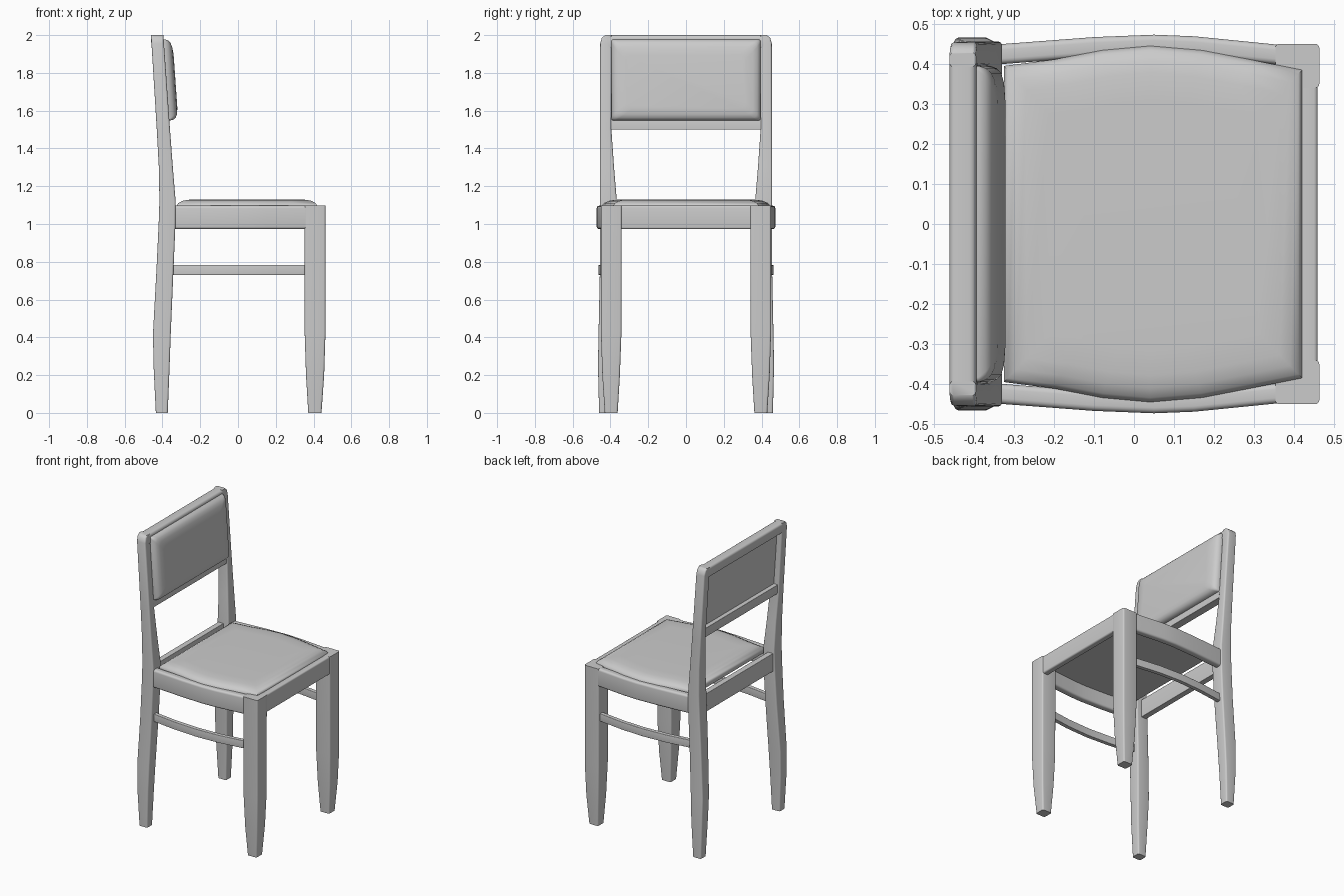
import bpy, bmesh, math

if "Cube" in bpy.data.objects:
    bpy.data.objects.remove(bpy.data.objects["Cube"])


def ring(a0, a1, b0, b1, r, n=4):
    """Rounded rectangle outline in 2D."""
    pts = []
    for cx, cy, start in ((a1 - r, b1 - r, 0), (a0 + r, b1 - r, 90),
                          (a0 + r, b0 + r, 180), (a1 - r, b0 + r, 270)):
        for i in range(n + 1):
            t = math.radians(start + 90 * i / n)
            pts.append((cx + r * math.cos(t), cy + r * math.sin(t)))
    return pts


def loft(name, rings):
    """Skin a list of equal-length 3D rings and cap both ends."""
    bm = bmesh.new()
    vs = [[bm.verts.new(p) for p in rg] for rg in rings]
    n = len(vs[0])
    for a, b in zip(vs, vs[1:]):
        for i in range(n):
            j = (i + 1) % n
            bm.faces.new((a[i], a[j], b[j], b[i]))
    bm.faces.new(vs[0])
    bm.faces.new(vs[-1])
    bmesh.ops.recalc_face_normals(bm, faces=bm.faces)
    me = bpy.data.meshes.new(name)
    bm.to_mesh(me)
    bm.free()
    ob = bpy.data.objects.new(name, me)
    bpy.context.collection.objects.link(ob)
    bpy.ops.object.select_all(action='DESELECT')
    ob.select_set(True)
    bpy.context.view_layer.objects.active = ob
    bpy.ops.object.shade_smooth_by_angle(angle=math.radians(40))
    return ob


def leg(name, sections, side, r):
    loft(name, [[(x, side * y, z) for x, y in ring(x0, x1, y0, y1, r)]
                for z, x0, x1, y0, y1 in sections])


def bowed_rail(name, path, thick, z0, z1, side, r):
    loft(name, [[(x, side * y, z) for y, z in ring(yo - thick, yo, z0, z1, r)]
                for x, yo in path])


def cross_rail(name, half, x0, x1, z0, z1, r, lean=0.0):
    loft(name, [[(x + lean * (z - 1.5), y, z) for x, z in ring(x0, x1, z0, z1, r)]
                for y in (-half, half)])


# z, x range, y range
front_leg = [(0, .372, .442, .362, .43), (.2, .36, .456, .35, .443),
             (.42, .353, .463, .342, .45), (1.097, .353, .463, .34, .45)]
rear_post = [(0, -.435, -.372, .40, .46), (.25, -.447, -.362, .393, .466),
             (.42, -.45, -.356, .385, .463), (.75, -.432, -.342, .37, .456),
             (1.0, -.42, -.331, .365, .456), (1.12, -.416, -.33, .366, .456),
             (1.3, -.419, -.345, .381, .456), (1.5, -.43, -.36, .395, .455),
             (1.955, -.458, -.392, .393, .454), (1.985, -.46, -.394, .393, .446),
             (2.0, -.461, -.395, .393, .428)]
rail_path = [(-.36, .445), (-.325, .45), (-.1, .467), (.05, .473), (.15, .469), (.37, .447)]
stretcher_path = [(-.38, .422), (-.34, .43), (-.17, .453), (0, .463), (.17, .456), (.37, .43)]

# legs, side rails and stretchers, left and right
for tag, s in (("left", -1), ("right", 1)):
    leg("front_leg_" + tag, front_leg, s, .01)
    leg("rear_post_" + tag, rear_post, s, .01)
    bowed_rail("side_rail_" + tag, rail_path, .05, .973, 1.097, s, .014)
    bowed_rail("stretcher_" + tag, stretcher_path, .028, .73, .783, s, .003)

# seat frame cross rails
cross_rail("front_rail", .36, .415, .459, .973, 1.097, .01)
cross_rail("back_rail", .385, -.408, -.368, .973, 1.097, .003)

# backrest rails, leaning with the posts
cross_rail("backrest_top_rail", .41, -.427, -.36, 1.925, 2.0, .016, -.07)
cross_rail("backrest_bottom_rail", .41, -.42, -.365, 1.5, 1.565, .003, -.07)

# seat cushion: thin pad with bowed outline and softly rolled top
edge = [(-.325, .395), (-.2, .411), (-.08, .434), (.04, .445), (.17, .434), (.3, .409), (.42, .385)]
outline = edge + [(x, -y) for x, y in reversed(edge)]
loft("seat", [[(.048 + (x - .048) * k, y * k, z) for x, y in outline]
              for z, k in ((1.07, .99), (1.078, 1), (1.097, 1), (1.111, .975),
                           (1.122, .92), (1.128, .85), (1.13, .7))])

# backrest pad: rounded slab following the lean of the posts
pad = []
for depth, inset, r in ((-.03, 0, .01), (.005, 0, .012), (.022, .006, .02),
                        (.034, .018, .025), (.042, .04, .03), (.047, .08, .03)):
    pad.append([(-.36 - .07 * (z - 1.5) + depth, y, z) for y, z in
                ring(-.395 + inset, .395 - inset, 1.548 + inset * .8, 1.978 - inset, r)])
loft("backrest_pad", pad)
